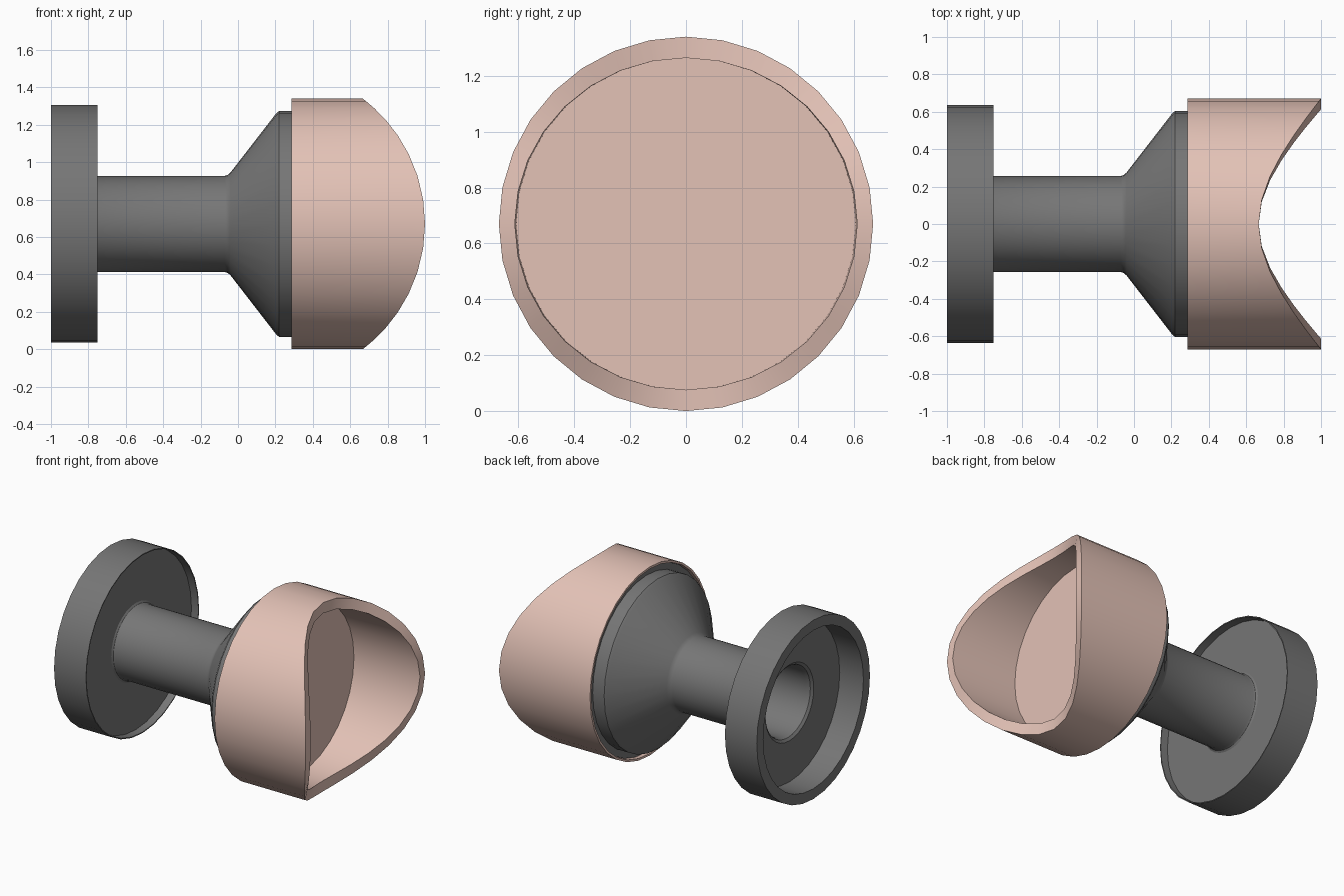
import bpy, bmesh, math

if "Cube" in bpy.data.objects:
    bpy.data.objects.remove(bpy.data.objects["Cube"])

N = 32          # sides around the x axis
ZC = 0.67       # height of the axis


def material(name, rgb):
    m = bpy.data.materials.new(name)
    m.diffuse_color = (*rgb, 1)
    m.use_nodes = True
    m.node_tree.nodes["Principled BSDF"].inputs["Base Color"].default_value = m.diffuse_color
    return m


grey = material("dark grey", (0.18, 0.18, 0.18))
pink = material("dusty pink", (0.77, 0.54, 0.47))


def lathe(name, rings, mat, caps):
    """Skin a list of ring functions: angle -> (x, y, height above axis)."""
    bm = bmesh.new()
    loops = []
    for ring in rings:
        loop = []
        for i in range(N):
            x, y, z = ring(2 * math.pi * i / N)
            loop.append(bm.verts.new((x, y, z + ZC)))
        loops.append(loop)
    for a, b in zip(loops, loops[1:]):
        for i in range(N):
            j = (i + 1) % N
            bm.faces.new((a[i], a[j], b[j], b[i]))
    for c in caps:
        bm.faces.new(loops[c])
    bmesh.ops.recalc_face_normals(bm, faces=bm.faces)
    me = bpy.data.meshes.new(name)
    bm.to_mesh(me)
    bm.free()
    me.materials.append(mat)
    ob = bpy.data.objects.new(name, me)
    bpy.context.collection.objects.link(ob)
    bpy.context.view_layer.objects.active = ob
    ob.select_set(True)
    bpy.ops.object.shade_smooth_by_angle(angle=math.radians(30))
    ob.select_set(False)
    return ob


def circle(x, ry, rz=None):
    rz = rz or ry
    return lambda t: (x, ry * math.sin(t), rz * math.cos(t))


def saddle(ry, rz):
    """Rim ring that is a circular arc seen from the front."""
    R = 0.834
    return lambda t: (1.0 - R + math.sqrt(R * R - (0.667 * math.cos(t)) ** 2),
                      ry * math.sin(t), rz * math.cos(t))


# Hollow stem with a flange dished on both faces and a conical neck,
# profiled from the inside to the outside
body = [(0.25, 0.56), (-0.05, 0.243), (-0.77, 0.243), (-0.80, 0.252),
        (-0.814, 0.27), (-0.814, 0.562), (-1.0, 0.562), (-1.0, 0.635),
        (-0.75, 0.635), (-0.75, 0.628), (-0.803, 0.625), (-0.803, 0.275),
        (-0.795, 0.263), (-0.78, 0.257), (-0.07, 0.257), (-0.055, 0.262),
        (-0.04, 0.275), (0.205, 0.592), (0.22, 0.604), (0.31, 0.604),
        (0.31, 0.652), (0.33, 0.652)]
lathe("flanged_stem", [circle(x, r) for x, r in body], grey, [0, -1])

# Saddle-cut cup with a flat floor, its back lip wrapping the stem end
lathe("saddle_cup",
      [circle(0.32, 0.655), circle(0.285, 0.655), circle(0.285, 0.67),
       saddle(0.67, 0.67), saddle(0.613, 0.594),
       circle(0.485, 0.608, 0.594)], pink, [0, -1])
